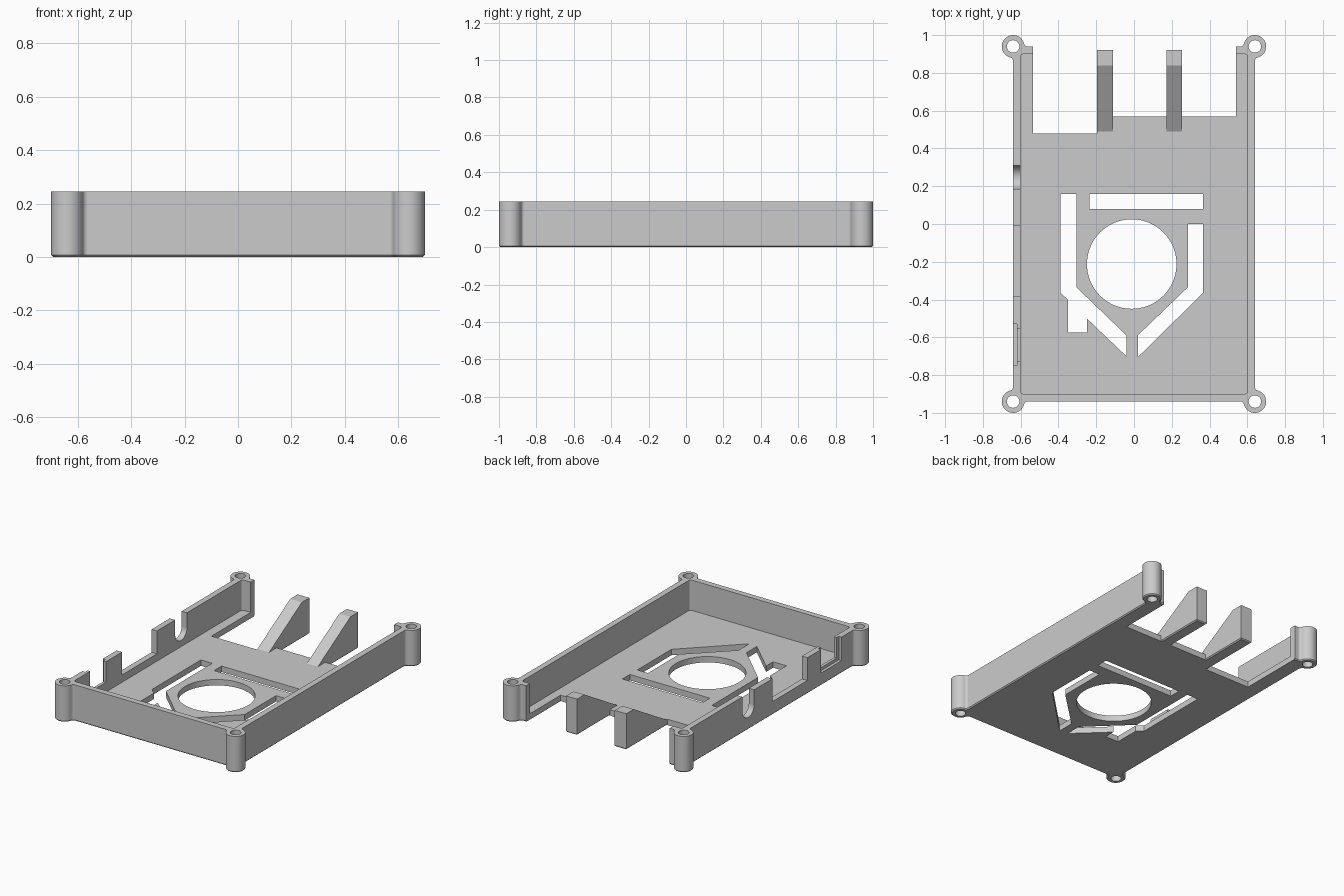
import bpy, bmesh, math
from mathutils import Vector

if "Cube" in bpy.data.objects:
    bpy.data.objects.remove(bpy.data.objects["Cube"], do_unlink=True)

W, L, H = 0.64, 0.94, 0.245      # outer half width, half length, height
WALL, FLOOR = 0.04, 0.04
POST, HOLE, FILLET = 0.06, 0.033, 0.02
CHAMFER = 0.007

grey = bpy.data.materials.new("grey plastic")
grey.use_nodes = True
colour = (0.6, 0.6, 0.6, 1)
grey.diffuse_color = colour
grey.node_tree.nodes["Principled BSDF"].inputs["Base Color"].default_value = colour


def arc(cx, cy, r, start, end, n):
    """Points on an arc, angles in degrees."""
    angles = [math.radians(start + (end - start) * i / n) for i in range(n + 1)]
    return [(cx + r * math.cos(a), cy + r * math.sin(a)) for a in angles]


def circle(cx, cy, r, n=48):
    return arc(cx, cy, r, 0, 360, n)[:-1]


def rect(x0, y0, x1, y1):
    return [(x0, y0), (x1, y0), (x1, y1), (x0, y1)]


def prism(name, points, lo, hi, axis="z", chamfer=0):
    """Extrude a closed outline along z, or a (y, z) outline along x."""
    bm = bmesh.new()
    place = (lambda p: (p[0], p[1], lo)) if axis == "z" else (lambda p: (lo, p[0], p[1]))
    face = bm.faces.new([bm.verts.new(place(p)) for p in points])
    step = Vector((0, 0, hi - lo)) if axis == "z" else Vector((hi - lo, 0, 0))
    new = bmesh.ops.extrude_face_region(bm, geom=[face], use_keep_orig=True)["geom"]
    bmesh.ops.translate(bm, vec=step, verts=[v for v in new if isinstance(v, bmesh.types.BMVert)])
    bmesh.ops.recalc_face_normals(bm, faces=bm.faces)
    if chamfer:
        low = [e for e in bm.edges if all(abs(v.co.z) < 1e-6 for v in e.verts)]
        bmesh.ops.bevel(bm, geom=low, offset=chamfer, segments=1, affect="EDGES")
    mesh = bpy.data.meshes.new(name)
    bm.to_mesh(mesh)
    bm.free()
    mesh.materials.append(grey)
    obj = bpy.data.objects.new(name, mesh)
    bpy.context.collection.objects.link(obj)
    return obj


def activate(obj):
    bpy.ops.object.select_all(action="DESELECT")
    obj.select_set(True)
    bpy.context.view_layer.objects.active = obj


def cut(target, points, lo, hi, axis="z"):
    cutter = prism("cutter", points, lo, hi, axis)
    cutter.hide_render = True
    mod = target.modifiers.new("cut", "BOOLEAN")
    mod.operation, mod.solver, mod.object = "DIFFERENCE", "EXACT", cutter
    activate(target)
    bpy.ops.object.modifier_apply(modifier=mod.name)
    bpy.data.objects.remove(cutter, do_unlink=True)


# Outer outline: one corner with its screw post and two fillets, mirrored
d = math.sqrt((POST + FILLET) ** 2 - FILLET ** 2)
t = math.degrees(math.atan2(FILLET, d))
corner = (arc(W + FILLET, L - d, FILLET, 180, 90 + t, 8)
          + arc(W, L, POST, t - 90, 180 - t, 40)[1:-1]
          + arc(W - d, L + FILLET, FILLET, -t, -90, 8))
outline = (corner + [(-x, y) for x, y in reversed(corner)]
           + [(-x, -y) for x, y in corner] + [(x, -y) for x, y in reversed(corner)])
tray = prism("case_tray", outline, 0, H, chamfer=CHAMFER)

# Hollow inside with small rounded corners
ix, iy, r = W - WALL, L - WALL, 0.015
inside = []
for sx, sy, a in ((1, 1, 0), (-1, 1, 90), (-1, -1, 180), (1, -1, 270)):
    inside += arc(sx * (ix - r), sy * (iy - r), r, a, a + 90, 5)
cut(tray, inside, FLOOR, 0.5)

# Stepped opening at the back
cut(tray, [(-0.535, 0.48), (-0.15, 0.48), (-0.15, 0.57), (0.54, 0.57),
           (0.54, 1.2), (-0.535, 1.2)], -0.1, 0.5)

# Screw holes
for sx in (-1, 1):
    for sy in (-1, 1):
        cut(tray, circle(sx * W, sy * L, HOLE, 32), -0.1, 0.5)

# Floor vents: round opening, bar, and two bent slots
cut(tray, circle(-0.012, -0.212, 0.237, 72), -0.1, 0.15)
cut(tray, rect(-0.235, 0.08, 0.365, 0.16), -0.1, 0.15)
cut(tray, [(-0.39, 0.16), (-0.39, -0.365), (-0.35, -0.4), (-0.35, -0.575),
           (-0.25, -0.575), (-0.25, -0.5), (-0.04, -0.7), (-0.04, -0.59),
           (-0.305, -0.335), (-0.305, 0.16)], -0.1, 0.15)
cut(tray, [(0.285, 0), (0.285, -0.335), (0.02, -0.59), (0.02, -0.705),
           (0.365, -0.365), (0.365, 0)], -0.1, 0.15)

# Port notches in the right wall
cut(tray, rect(-0.385, 0.09, -0.01, 0.5), -0.8, -0.55, "x")
cut(tray, rect(-0.725, 0.105, -0.555, 0.5), -0.8, -0.55, "x")
cut(tray, rect(-0.75, 0.085, -0.53, 0.5), -0.8, -0.62, "x")
cut(tray, arc(0.248, 0.145, 0.063, 180, 360, 24) + [(0.311, 0.5), (0.185, 0.5)],
    -0.8, -0.55, "x")

# Sloped support fins reaching out of the back opening
fin = [(0.47, 0), (0.92, 0), (0.92, H), (0.84, H), (0.49, FLOOR), (0.47, FLOOR)]
parts = [tray]
for name, x0, x1 in (("right_fin", -0.197, -0.11), ("left_fin", 0.172, 0.255)):
    parts.append(prism(name, fin, x0, x1, "x", chamfer=CHAMFER))

# Smooth the round surfaces, keep corners crisp
for obj in parts:
    activate(obj)
    bpy.ops.object.shade_smooth_by_angle(angle=math.radians(30))
    mod = obj.modifiers.new("even normals", "WEIGHTED_NORMAL")
    mod.keep_sharp = True
